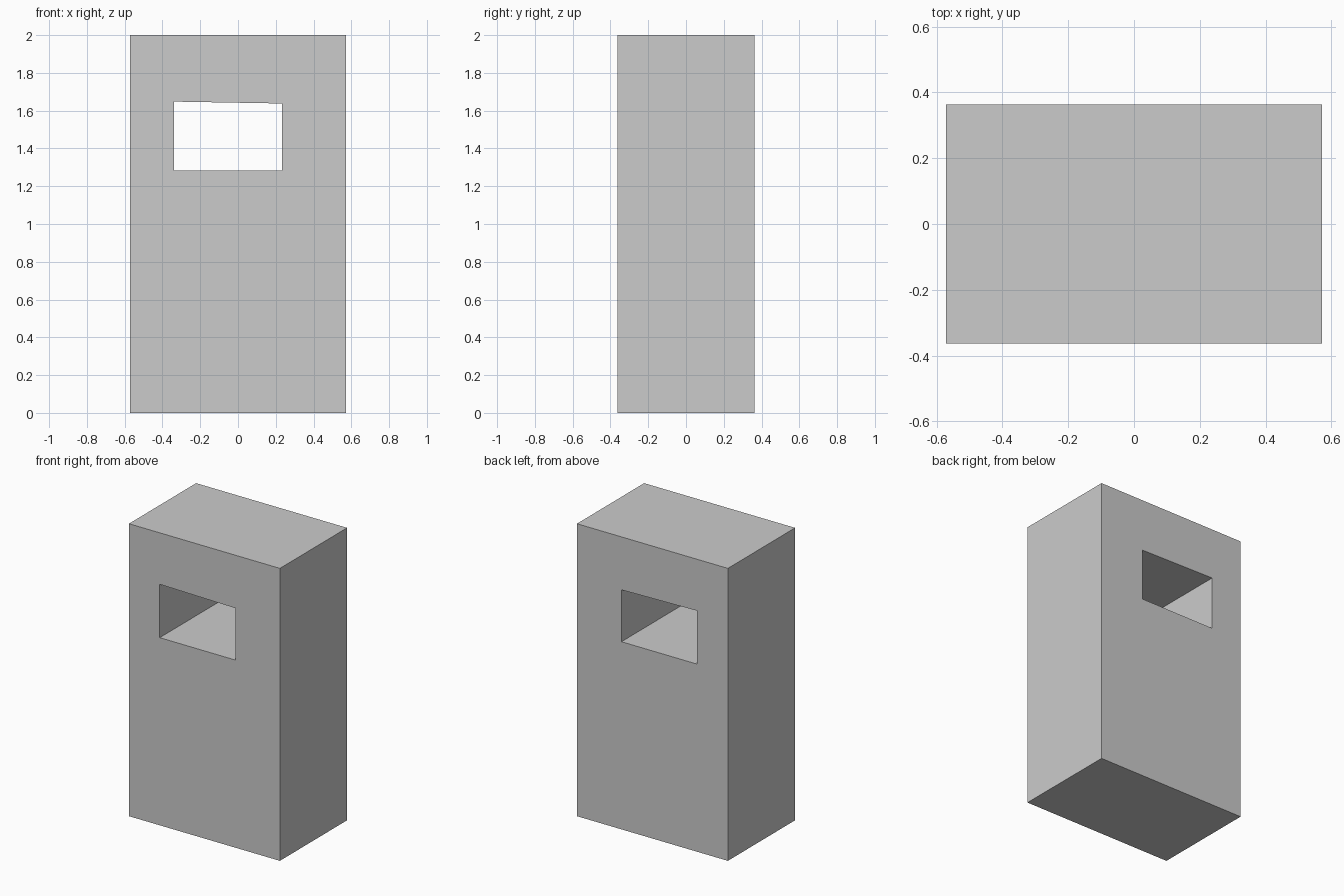
import bpy, bmesh

if "Cube" in bpy.data.objects:
    bpy.data.objects.remove(bpy.data.objects["Cube"])

HALF_W, HALF_D, HEIGHT = 0.571, 0.363, 2.0

# Outline of the block and of the slightly uneven window, as (x, z)
outer = [(-HALF_W, 0), (HALF_W, 0), (HALF_W, HEIGHT), (-HALF_W, HEIGHT)]
window = [(-0.338, 1.283), (0.234, 1.283), (0.234, 1.638), (-0.338, 1.648)]

bm = bmesh.new()

# Front face as a frame around the window
ring_out = [bm.verts.new((x, -HALF_D, z)) for x, z in outer]
ring_in = [bm.verts.new((x, -HALF_D, z)) for x, z in window]
for i in range(4):
    j = (i + 1) % 4
    bm.faces.new((ring_out[i], ring_out[j], ring_in[j], ring_in[i]))

# Extrude the frame straight back so the window becomes a through tunnel
result = bmesh.ops.extrude_face_region(bm, geom=bm.faces[:], use_keep_orig=True)
back = [g for g in result["geom"] if isinstance(g, bmesh.types.BMVert)]
bmesh.ops.translate(bm, verts=back, vec=(0, 2 * HALF_D, 0))
bmesh.ops.recalc_face_normals(bm, faces=bm.faces[:])

mesh = bpy.data.meshes.new("block_with_window")
bm.to_mesh(mesh)
bm.free()
block = bpy.data.objects.new("block_with_window", mesh)
bpy.context.collection.objects.link(block)
